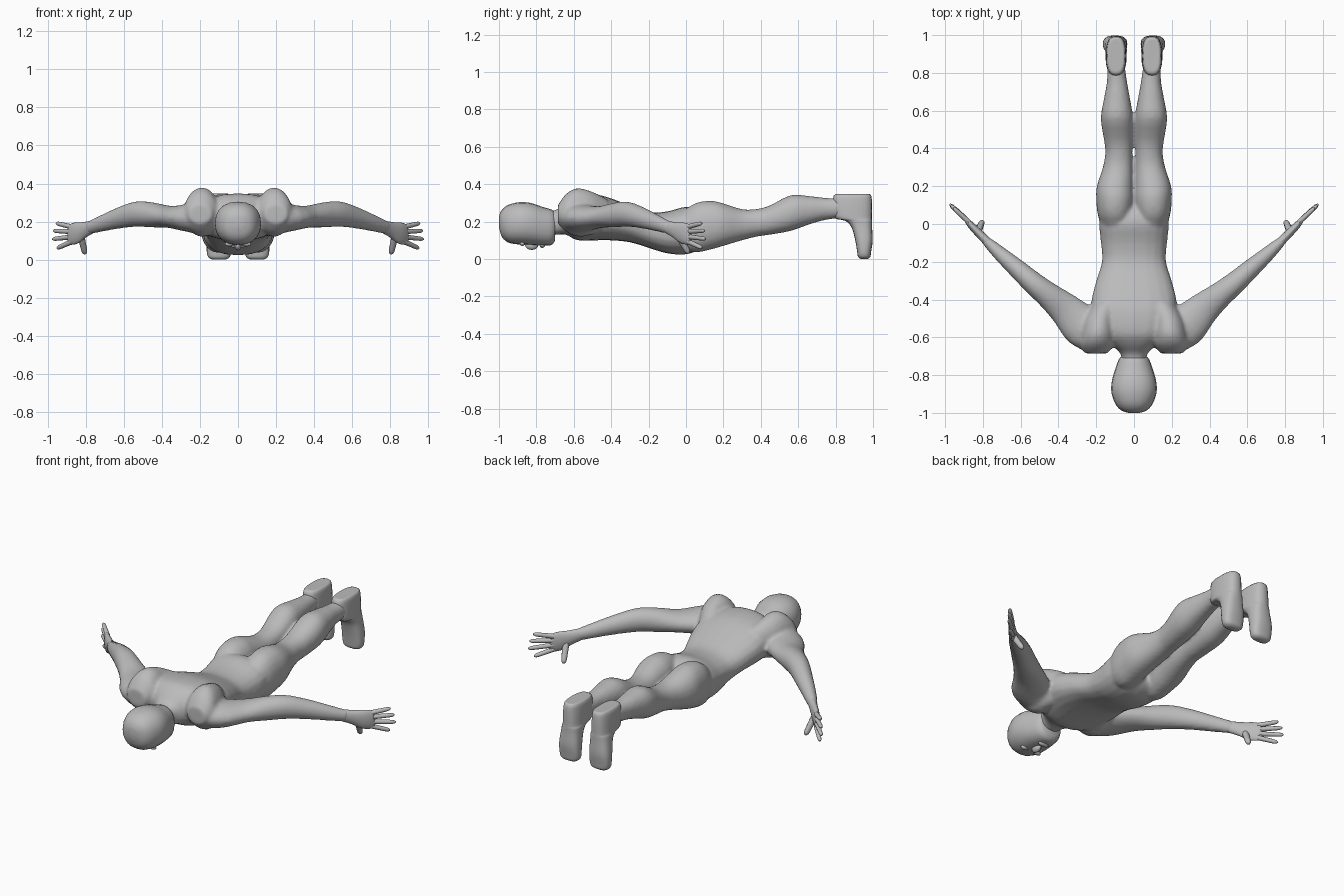
import bpy, bmesh, math
from mathutils import Vector

if "Cube" in bpy.data.objects:
    bpy.data.objects.remove(bpy.data.objects["Cube"], do_unlink=True)

skin = bpy.data.materials.new("plain grey")
skin.use_nodes = True
GREY = (0.5, 0.5, 0.5, 1)
skin.diffuse_color = GREY
skin.node_tree.nodes["Principled BSDF"].inputs["Base Color"].default_value = GREY


def smooth_rows(rows, steps=3):
    """Catmull-Rom interpolation between rows of ring values."""
    out = []
    for i in range(len(rows) - 1):
        a, b, c, d = (rows[max(i - 1, 0)], rows[i], rows[i + 1], rows[min(i + 2, len(rows) - 1)])
        for s in range(steps):
            t = s / steps
            out.append([q + 0.5 * t * (r - p + t * (2*p - 5*q + 4*r - w + t * (3*(q - r) + w - p)))
                        for p, q, r, w in zip(a, b, c, d)])
    return out + [list(rows[-1])]


def skin_rings(bm, rings, sides=20, power=1.0):
    """Bridge rings given as (centre, half axis u, half axis v) and cap the ends."""
    loops = []
    for c, u, v in rings:
        loop = []
        for k in range(sides):
            a = math.tau * k / sides
            ca, sa = math.cos(a), math.sin(a)
            loop.append(bm.verts.new(c + u * math.copysign(abs(ca) ** power, ca)
                                     + v * math.copysign(abs(sa) ** power, sa)))
        loops.append(loop)
    for p, q in zip(loops, loops[1:]):
        for k in range(sides):
            n = (k + 1) % sides
            bm.faces.new((p[k], p[n], q[n], q[k]))
    bm.faces.new(loops[0][::-1])
    bm.faces.new(loops[-1])


def along_y(bm, rows, power=1.0):
    """Rows: y, x, half width, bottom z, top z."""
    skin_rings(bm, [(Vector((x, y, (b + t) / 2)), Vector((w, 0, 0)), Vector((0, 0, (t - b) / 2)))
                    for y, x, w, b, t in smooth_rows(rows)], power=power)


def along_z(bm, rows, power=1.0):
    """Rows: z, x, half width, front y, back y."""
    skin_rings(bm, [(Vector((x, (f + k) / 2, z)), Vector((w, 0, 0)), Vector((0, (k - f) / 2, 0)))
                    for z, x, w, f, k in smooth_rows(rows)], power=power)


def limb(bm, rows, sides=20):
    """Rows: x, y, z, sideways radius, upright radius; rings follow the path."""
    rows = smooth_rows(rows)
    pts = [Vector(r[:3]) for r in rows]
    rings = []
    for i, r in enumerate(rows):
        t = (pts[min(i + 1, len(pts) - 1)] - pts[max(i - 1, 0)]).normalized()
        side = t.cross(Vector((0, 0, 1))).normalized()
        rings.append((pts[i], side * r[3], side.cross(t) * r[4]))
    skin_rings(bm, rings, sides)


def finger(bm, start, end, r):
    a, b = Vector(start), Vector(end)
    limb(bm, [(*a.lerp(b, t), r * k, r * k)
              for t, k in ((0, 1.1), (0.5, 1), (0.88, 0.85), (1, 0.3))], 10)


def finish(bm, name, mirror=False, voxel=0):
    bmesh.ops.recalc_face_normals(bm, faces=bm.faces)
    me = bpy.data.meshes.new(name)
    bm.to_mesh(me)
    bm.free()
    ob = bpy.data.objects.new(name, me)
    bpy.context.collection.objects.link(ob)
    me.materials.append(skin)
    for p in me.polygons:
        p.use_smooth = True
    if mirror:
        ob.modifiers.new("mirror", "MIRROR").use_mirror_merge = False
    if voxel:
        m = ob.modifiers.new("fuse", "REMESH")
        m.mode, m.voxel_size, m.use_smooth_shade = "VOXEL", voxel, True
        s = ob.modifiers.new("relax", "SMOOTH")
        s.factor, s.iterations = 0.5, 5
    return ob


# Body: torso, legs, shoulders and arms fused into one skin
bm = bmesh.new()
along_y(bm, [(-.76, 0, .065, .12, .25), (-.69, 0, .07, .13, .265), (-.64, 0, .12, .13, .31),
             (-.58, 0, .19, .10, .345), (-.48, 0, .22, .10, .345), (-.4, 0, .225, .10, .325),
             (-.3, 0, .2, .09, .285), (-.2, 0, .17, .06, .25), (-.1, 0, .175, .03, .255),
             (0, 0, .185, .025, .28), (.07, 0, .17, .05, .26), (.1, 0, .12, .08, .22)], 0.85)
along_y(bm, [(-.06, .09, .06, .07, .22), (.04, .1, .09, .035, .295), (.13, .1, .1, .05, .312),
             (.2, .1, .097, .07, .298), (.3, .085, .08, .1, .267), (.38, .08, .072, .12, .268),
             (.45, .083, .077, .13, .288), (.56, .09, .086, .15, .342), (.66, .09, .07, .185, .337),
             (.75, .09, .054, .21, .327), (.84, .095, .046, .22, .325)], 0.92)
along_y(bm, [(-.685, .2, .06, .19, .29), (-.64, .195, .09, .145, .35), (-.58, .19, .09, .12, .38),
             (-.5, .18, .08, .13, .36), (-.42, .15, .06, .16, .32)])
limb(bm, [(.08, -.55, .24, .09, .09), (.19, -.56, .225, .115, .095), (.27, -.54, .22, .115, .072),
          (.36, -.455, .225, .09, .058), (.45, -.38, .235, .07, .066), (.53, -.315, .24, .06, .067),
          (.62, -.235, .22, .05, .056), (.7, -.165, .195, .04, .045), (.76, -.11, .175, .03, .037),
          (.79, -.085, .168, .022, .033)])
finish(bm, "body", mirror=True, voxel=0.011)

# Feet: heel and ankle at the top, toes pointing down
bm = bmesh.new()
along_z(bm, [(.347, .095, .03, .82, .97), (.34, .095, .047, .79, .99), (.28, .095, .054, .785, .995),
             (.22, .095, .056, .795, .995), (.205, .095, .057, .85, .995), (.17, .097, .058, .885, .995),
             (.1, .1, .064, .905, .998), (.04, .1, .064, .915, .99), (.012, .1, .055, .92, .985),
             (0, .1, .035, .935, .97)], 0.75)
finish(bm, "foot", mirror=True)

# Hands: palm, four fingers and thumb
bm = bmesh.new()
limb(bm, [(.77, -.1, .171, .024, .034), (.81, -.06, .156, .022, .042), (.85, -.02, .14, .02, .056),
          (.88, .012, .132, .015, .054), (.89, .022, .132, .008, .045)])
for z0, tip in ((.172, (.955, .085, .192)), (.147, (.97, .1, .152)),
                (.12, (.975, .105, .108)), (.095, (.95, .085, .06))):
    finger(bm, (.872, .008, z0), tip, .0125)
finger(bm, (.825, -.04, .125), (.803, .015, .03), .017)
finish(bm, "hand", mirror=True)

# Head: crown at the front, face turned down
bm = bmesh.new()
along_y(bm, [(-1, 0, .03, .17, .23), (-.985, 0, .07, .12, .262), (-.95, 0, .1, .088, .29),
             (-.89, 0, .12, .078, .304), (-.83, 0, .117, .075, .3), (-.77, 0, .1, .072, .28),
             (-.72, 0, .082, .075, .265), (-.7, 0, .065, .1, .25)], 0.88)
finish(bm, "head")


def blob(name, loc, size, mirror=False):
    bm = bmesh.new()
    bmesh.ops.create_uvsphere(bm, u_segments=16, v_segments=10, radius=1)
    bmesh.ops.scale(bm, vec=size, verts=bm.verts)
    bmesh.ops.translate(bm, vec=loc, verts=bm.verts)
    finish(bm, name, mirror)


# Face
blob("nose", (0, -.825, .075), (.018, .035, .026))
blob("eyelid", (.045, -.875, .082), (.024, .013, .012), True)
blob("lips", (0, -.768, .072), (.035, .014, .012))

for ob in bpy.context.collection.objects:
    ob.select_set(ob.type == "MESH")
bpy.context.view_layer.objects.active = bpy.data.objects["foot"]
bpy.ops.object.shade_smooth_by_angle(angle=math.radians(50))
